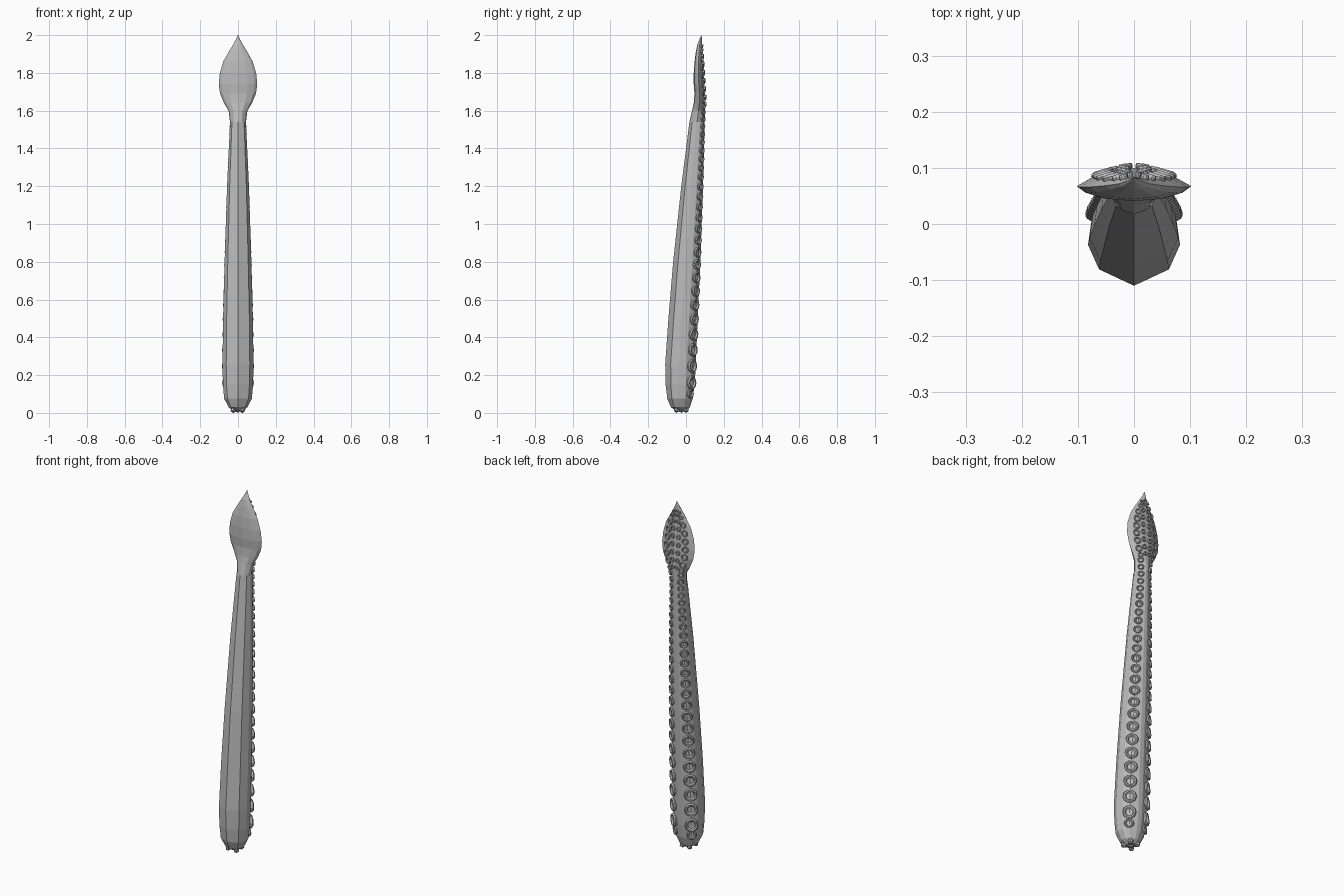
import bpy, bmesh, math
from mathutils import Vector, Matrix

if "Cube" in bpy.data.objects:
    bpy.data.objects.remove(bpy.data.objects["Cube"])

grey = bpy.data.materials.new("plain grey")
grey.use_nodes = True
COLOUR = (0.5, 0.5, 0.5, 1)
grey.diffuse_color = COLOUR
grey.node_tree.nodes["Principled BSDF"].inputs["Base Color"].default_value = COLOUR

# Stations along each part: height, half width, front y, back y
ARM = [(0.01, 0.022, -0.05, 0.0), (0.03, 0.05, -0.08, 0.02), (0.075, 0.073, -0.099, 0.035),
       (0.15, 0.08, -0.108, 0.046), (0.26, 0.082, -0.11, 0.052), (0.5, 0.079, -0.093, 0.062),
       (0.8, 0.071, -0.068, 0.076), (1.2, 0.058, -0.025, 0.09), (1.54, 0.042, 0.018, 0.099)]
CLUB = [(1.54, 0.042, 0.018, 0.099), (1.6, 0.05, 0.032, 0.1), (1.64, 0.074, 0.041, 0.1),
        (1.69, 0.095, 0.045, 0.097), (1.74, 0.102, 0.041, 0.094), (1.8, 0.096, 0.041, 0.09),
        (1.86, 0.078, 0.045, 0.087), (1.91, 0.05, 0.052, 0.085), (1.95, 0.026, 0.06, 0.084),
        (1.975, 0.012, 0.07, 0.084), (2.0, 0.001, 0.081, 0.083)]
# Half sections: fraction of half width, fraction from front to back
ARM_HALF = [(0, 0), (0.76, 0.18), (1, 0.45), (0.93, 0.7), (0.68, 0.9), (0.15, 1)]
CLUB_HALF = [(0, 0), (0.5, 0.08), (0.85, 0.28), (1, 0.5), (0.72, 0.8), (0.15, 1)]


def add_object(name, bm):
    bmesh.ops.recalc_face_normals(bm, faces=bm.faces[:])
    mesh = bpy.data.meshes.new(name)
    bm.to_mesh(mesh)
    bm.free()
    mesh.materials.append(grey)
    ob = bpy.data.objects.new(name, mesh)
    bpy.context.collection.objects.link(ob)
    return ob


def station(table, z):
    for a, b in zip(table, table[1:]):
        if z <= b[0]:
            t = (z - a[0]) / (b[0] - a[0])
            return [p + (q - p) * t for p, q in zip(a, b)]
    return table[-1]


def loft(name, table, half):
    section = half + [(-x, y) for x, y in reversed(half[1:])]
    bm = bmesh.new()
    rings = []
    for z, w, front, back in table:
        rings.append([bm.verts.new((x * w, front + y * (back - front), z)) for x, y in section])
    n = len(section)
    for low, high in zip(rings, rings[1:]):
        for i in range(n):
            j = (i + 1) % n
            bm.faces.new((low[i], low[j], high[j], high[i]))
    bm.faces.new(rings[0])
    bm.faces.new(rings[-1])
    return add_object(name, bm)


def add_sucker(bm, centre, normal, rx, rz, height, sides=10):
    """Rounded cup with a raised rim and a dished middle."""
    n = Vector(normal).normalized()
    up = (Vector((0, 0, 1)) - n * n.z).normalized()
    frame = Matrix((up.cross(n), up, n)).transposed()
    rings = []
    for r, h in ((0.85, -0.5), (1, 0.45), (0.86, 1), (0.66, 0.9), (0.5, 0.3)):
        ring = []
        for k in range(sides):
            a = math.tau * k / sides
            p = Vector((rx * r * math.cos(a), rz * r * math.sin(a), h * height))
            ring.append(bm.verts.new(Vector(centre) + frame @ p))
        rings.append(ring)
    for a, b in zip(rings, rings[1:]):
        for k in range(sides):
            j = (k + 1) % sides
            bm.faces.new((a[k], a[j], b[j], b[k]))
    bm.faces.new(rings[-1])


loft("arm", ARM, ARM_HALF)
loft("club", CLUB, CLUB_HALF)

# Paired suckers shrinking up the back of the arm
bm = bmesh.new()
z = 0.1
while z < 1.6:
    _, w, front, back = station(ARM if z < 1.54 else CLUB, z)
    r = 0.042 - 0.026 * z / 1.6
    if z < 0.12:
        r *= 0.65
    depth = back - front
    for s in (-1, 1):
        add_sucker(bm, (s * w * 0.66, back - 0.13 * depth, z),
                   (s * 0.75, 1, 0), min(r, w * 0.44), r, 0.25 * r + 0.003)
    z += 2.25 * r
add_object("arm_suckers", bm)

# Larger outer and smaller inner suckers on the back of the club
bm = bmesh.new()
z = 1.62
while z < 1.94:
    _, w, front, back = station(CLUB, z)
    r = min(0.019, 0.24 * w)
    for s in (-1, 1):
        add_sucker(bm, (s * w * 0.56, back - 0.13 * (back - front), z),
                   (s * 0.3, 1, 0), r, r, 0.008)
        add_sucker(bm, (s * w * 0.19, back, z + r * 0.9),
                   (s * 0.1, 1, 0), r * 0.65, r * 0.75, 0.008)
    z += 2.3 * r
add_object("club_suckers", bm)

# Small ragged lobes under the base
bm = bmesh.new()
for x, y, r in ((0, -0.025, 0.02), (0.025, -0.05, 0.016), (-0.025, -0.05, 0.016),
                (0.022, 0, 0.016), (-0.022, 0, 0.016)):
    bmesh.ops.create_icosphere(bm, subdivisions=1, radius=r,
                               matrix=Matrix.Translation((x, y, r)))
add_object("base_lobes", bm)
